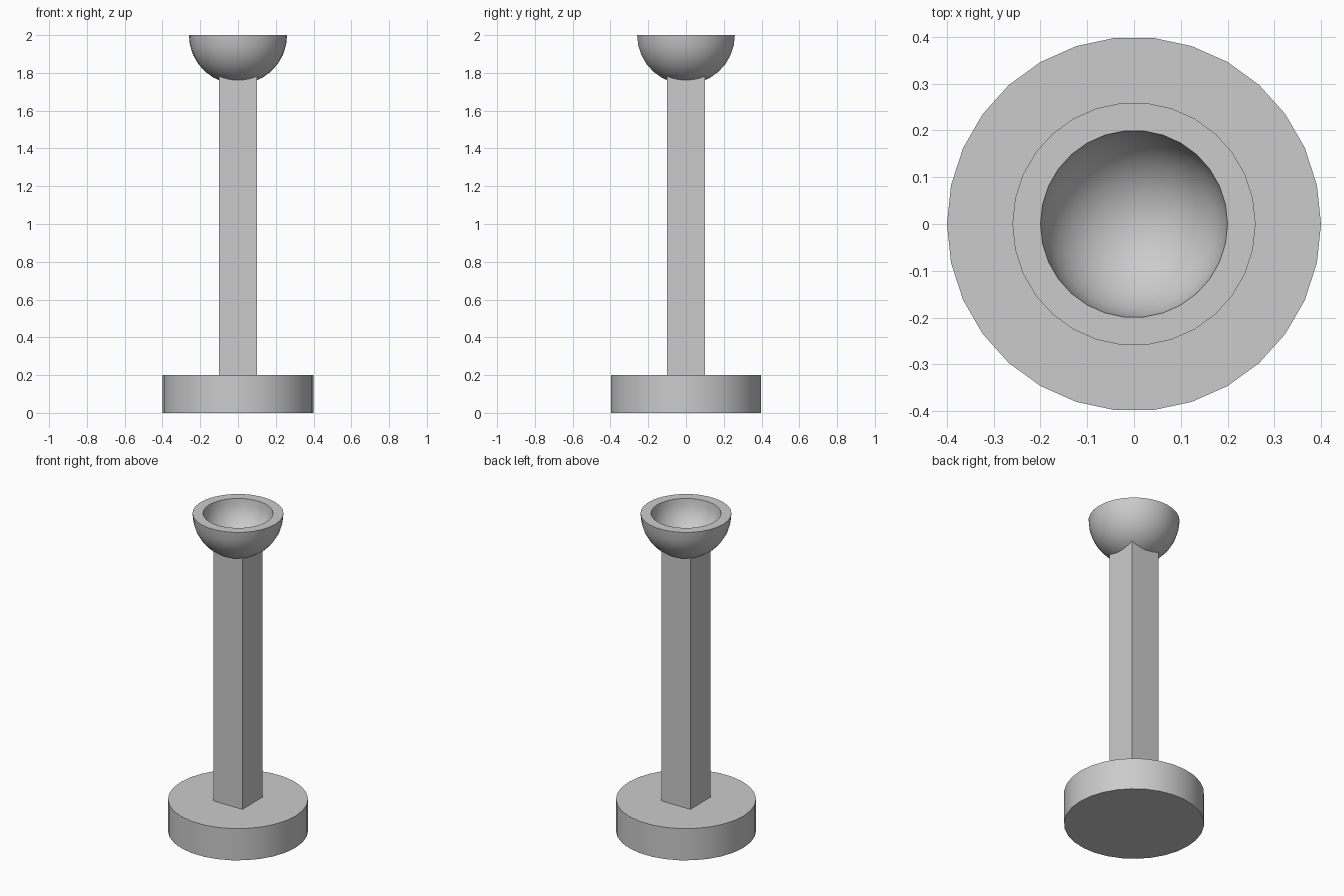
import bpy
import bmesh
from math import cos, sin, pi, radians

SIDES = 30

cube = bpy.data.objects.get("Cube")
if cube:
    bpy.data.objects.remove(cube, do_unlink=True)

grey = bpy.data.materials.new("light grey")
grey.use_nodes = True
colour = (0.6, 0.6, 0.6, 1)
grey.diffuse_color = colour
grey.node_tree.nodes["Principled BSDF"].inputs["Base Color"].default_value = colour


def finish(name, bm, smooth=False):
    """Turn a bmesh into a named, coloured object."""
    bmesh.ops.recalc_face_normals(bm, faces=bm.faces)
    mesh = bpy.data.meshes.new(name)
    bm.to_mesh(mesh)
    bm.free()
    mesh.materials.append(grey)
    obj = bpy.data.objects.new(name, mesh)
    bpy.context.collection.objects.link(obj)
    if smooth:
        bpy.ops.object.select_all(action='DESELECT')
        obj.select_set(True)
        bpy.context.view_layer.objects.active = obj
        bpy.ops.object.shade_smooth_by_angle(angle=radians(30))
    return obj


def lathe(name, profile):
    """Spin (radius, z) points round the z axis and cap both ends."""
    bm = bmesh.new()
    rings = []
    for r, z in profile:
        angles = [2 * pi * i / SIDES for i in range(SIDES)]
        rings.append([bm.verts.new((r * cos(a), r * sin(a), z)) for a in angles])
    for low, high in zip(rings, rings[1:]):
        for i in range(SIDES):
            j = (i + 1) % SIDES
            bm.faces.new((low[i], low[j], high[j], high[i]))
    bm.faces.new(rings[0])
    bm.faces.new(rings[-1])
    return finish(name, bm, smooth=True)


def arc(radius):
    """Lower hemisphere profile from rim down to a small flat cap."""
    steps = [radians(12 * i) for i in range(8)]
    return [(radius * cos(a), 2 - radius * sin(a)) for a in steps]


# Round foot
lathe("base", [(0.4, 0), (0.4, 0.2)])

# Square post, ending inside the bowl wall
bm = bmesh.new()
bmesh.ops.create_cube(bm, size=1)
bmesh.ops.scale(bm, vec=(0.2, 0.2, 1.6), verts=bm.verts)
bmesh.ops.translate(bm, vec=(0, 0, 0.99), verts=bm.verts)
finish("post", bm)

# Hollow hemispherical bowl with a flat rim
lathe("bowl", arc(0.26)[::-1] + arc(0.2))
